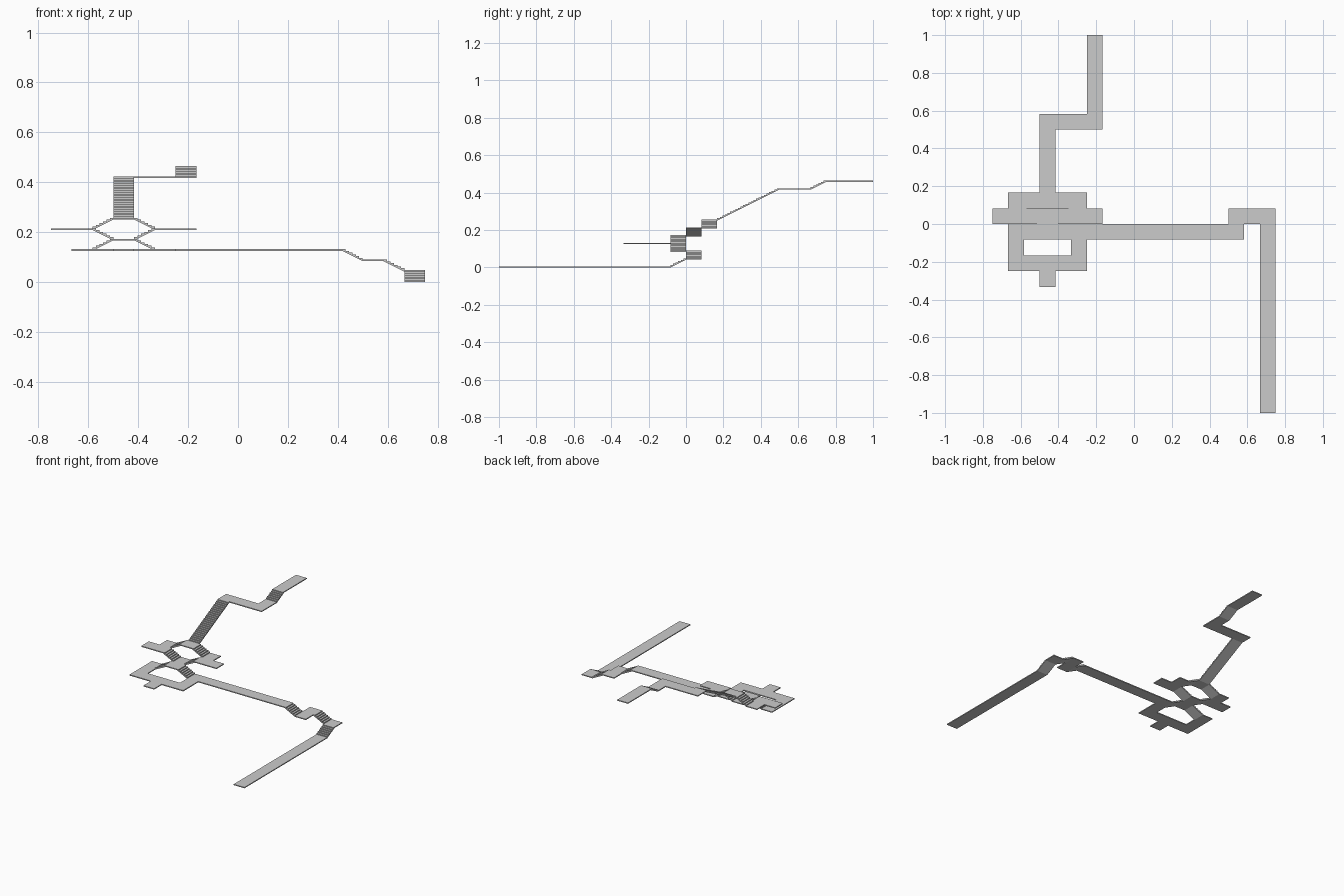
import bpy, bmesh
from mathutils import Vector

if "Cube" in bpy.data.objects:
    bpy.data.objects.remove(bpy.data.objects["Cube"])

U = 1 / 12        # plan grid cell
H = U / 2         # rise of one level (one cell of stairs)
T = 0.0065        # slab thickness
STEPS = 6         # steps per cell


def extrude_polygon(name, pts, offset):
    """Solid made by sweeping a flat outline along an offset."""
    bm = bmesh.new()
    face = bm.faces.new([bm.verts.new(p) for p in pts])
    ext = bmesh.ops.extrude_face_region(bm, geom=[face])
    moved = [v for v in ext["geom"] if isinstance(v, bmesh.types.BMVert)]
    bmesh.ops.translate(bm, verts=moved, vec=offset)
    bmesh.ops.recalc_face_normals(bm, faces=bm.faces[:])
    mesh = bpy.data.meshes.new(name)
    bm.to_mesh(mesh)
    bm.free()
    obj = bpy.data.objects.new(name, mesh)
    bpy.context.collection.objects.link(obj)
    return obj


def slab(name, outline, level):
    """Flat walkway from a plan outline in grid cells."""
    pts = [Vector((x * U, y * U, level * H)) for x, y in outline]
    return extrude_polygon(name, pts, Vector((0, 0, T)))


def rect(x0, x1, y0, y1):
    return [(x0, y0), (x1, y0), (x1, y1), (x0, y1)]


def stairs(name, corner, direction, side, level, cells=1):
    """Stepped top and sloping underside, climbing along direction."""
    d, s = Vector((*direction, 0)), Vector((*side, 0))
    base = Vector((corner[0] * U, corner[1] * U, level * H))
    n = STEPS * cells
    run, rise = U / STEPS, H / STEPS
    prof = [(n * run, n * rise), (0, 0), (0, T)]
    for k in range(n):
        prof += [(k * run, T + (k + 1) * rise), ((k + 1) * run, T + (k + 1) * rise)]
    pts = [base + d * a + Vector((0, 0, z)) for a, z in prof]
    return extrude_polygon(name, pts, s * U)


# Entry path and the turns up to the main walkway
slab("entry_path", rect(8, 9, -12, -1), 0)
stairs("entry_stairs", (8, -1), (0, 1), (1, 0), 0)
slab("entry_landing", rect(8, 9, 0, 1), 1)
stairs("second_stairs", (8, 0), (-1, 0), (0, 1), 1)
slab("second_landing", rect(6, 7, -1, 1), 2)
stairs("third_stairs", (6, -1), (-1, 0), (0, 1), 2)

# Main walkway with the lower court loop and its front tab
slab("main_walkway", [(5, 0), (-4, 0), (-4, -2), (-7, -2), (-7, 0), (-8, 0),
                      (-8, -3), (-6, -3), (-6, -4), (-5, -4), (-5, -3),
                      (-3, -3), (-3, -1), (5, -1)], 3)

# Mirrored double stairs and side balconies
slab("middle_landing", rect(-6, -5, -1, 1), 4)
slab("upper_landing", rect(-6, -5, 1, 2), 6)
for label, m in (("left", -1), ("right", 1)):
    def fx(x):
        return -5.5 + m * x
    stairs(label + "_lower_stairs", (fx(1.5), -1), (-m, 0), (0, 1), 3)
    stairs(label + "_middle_stairs", (fx(0.5), 0), (m, 0), (0, 1), 4)
    stairs(label + "_upper_stairs", (fx(1.5), 1), (-m, 0), (0, 1), 5)
    slab(label + "_balcony", [(fx(a), b) for a, b in
         ((1.5, 0), (3.5, 0), (3.5, 1), (2.5, 1), (2.5, 2), (1.5, 2))], 5)

# Long flight, upper walkway and exit
stairs("long_stairs", (-6, 2), (0, 1), (1, 0), 6, 4)
slab("upper_walkway", [(-6, 6), (-2, 6), (-2, 8), (-3, 8), (-3, 7), (-6, 7)], 10)
stairs("exit_stairs", (-3, 8), (0, 1), (1, 0), 10)
slab("exit_path", rect(-3, -2, 9, 12), 11)
